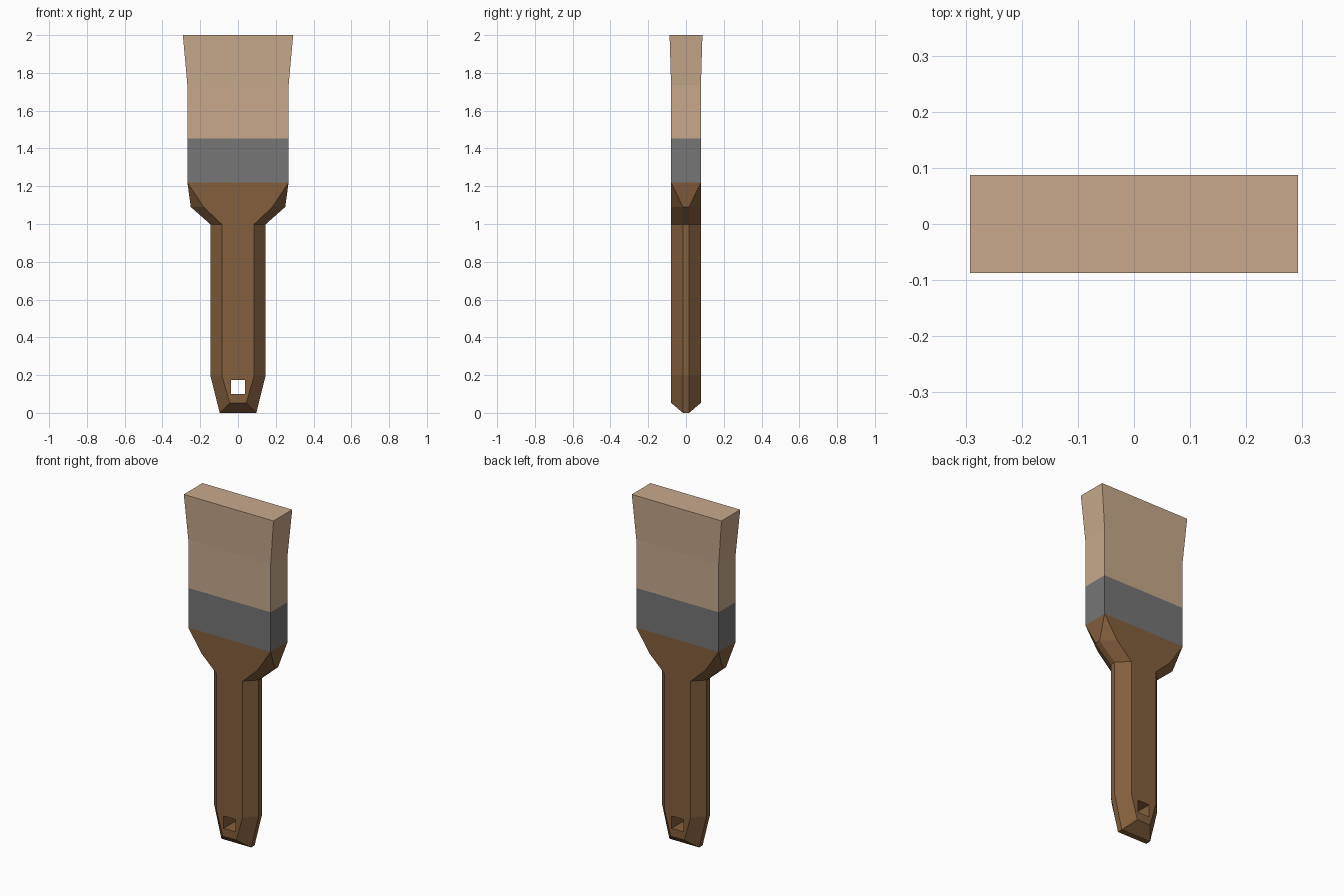
import bpy, bmesh

if "Cube" in bpy.data.objects:
    bpy.data.objects.remove(bpy.data.objects["Cube"])


def material(name, r, g, b):
    """Flat colour given as sRGB bytes, stored linear."""
    lin = [((c / 255 + 0.055) / 1.055) ** 2.4 for c in (r, g, b)]
    m = bpy.data.materials.new(name)
    m.diffuse_color = (*lin, 1)
    m.use_nodes = True
    m.node_tree.nodes["Principled BSDF"].inputs["Base Color"].default_value = m.diffuse_color
    return m


WOOD = material("brown_wood", 132, 95, 61)
METAL = material("grey_metal", 118, 118, 118)
HAIR = material("tan_bristle", 200, 169, 140)


def make_object(name, bm, mat):
    bmesh.ops.remove_doubles(bm, verts=bm.verts, dist=1e-4)
    bmesh.ops.recalc_face_normals(bm, faces=bm.faces)
    mesh = bpy.data.meshes.new(name)
    bm.to_mesh(mesh)
    bm.free()
    mesh.materials.append(mat)
    obj = bpy.data.objects.new(name, mesh)
    bpy.context.collection.objects.link(obj)
    return obj


def loft(bm, rings):
    """Bridge successive rings of points and return their vertices."""
    loops = [[bm.verts.new(p) for p in ring] for ring in rings]
    n = len(loops[0])
    for a, b in zip(loops, loops[1:]):
        for i in range(n):
            j = (i + 1) % n
            bm.faces.new((a[i], a[j], b[j], b[i]))
    return loops


def rect(x, y, z):
    return [(x, -y, z), (x, y, z), (-x, y, z), (-x, -y, z)]


def rect_loft(name, sections, mat, caps=True):
    bm = bmesh.new()
    loops = loft(bm, [rect(*s) for s in sections])
    if caps:
        bm.faces.new(loops[0])
        bm.faces.new(loops[-1])
    return make_object(name, bm, mat)


W, D, S = 0.268, 0.079, 0.016   # half width, half depth, half edge strip


def handle_ring(xi, zi, xo, zo, s=S):
    """Chamfered octagon: wide faces at depth D, narrow side strips."""
    return [(xi, -D, zi), (xo, -s, zo), (xo, s, zo), (xi, D, zi),
            (-xi, D, zi), (-xo, s, zo), (-xo, -s, zo), (-xi, -D, zi)]


# Handle: bevelled butt, straight grip, flared shoulder
bm = bmesh.new()
rings = loft(bm, [
    handle_ring(0.044, 0.053, 0.097, 0.0),
    handle_ring(0.085, 0.197, 0.146, 0.197),
    handle_ring(0.085, 0.998, 0.146, 0.998),
    handle_ring(0.182, 1.09, 0.25, 1.09),
    handle_ring(W, 1.22, W, 1.22, D),
])
butt = rings[0]
for ids in ((1, 2, 5, 6), (0, 1, 6, 7), (2, 3, 4, 5)):
    bm.faces.new([butt[i] for i in ids])
bm.faces.new(rings[-1])
handle = make_object("handle", bm, WOOD)

# Square hanging hole cut through the handle
cutter = rect_loft("hole_cutter", [(0.038, 0.2, 0.10), (0.038, 0.2, 0.173)], WOOD)
cutter.hide_render = True
cut = handle.modifiers.new("hanging_hole", 'BOOLEAN')
cut.operation = 'DIFFERENCE'
cut.solver = 'EXACT'
cut.object = cutter
bpy.context.view_layer.objects.active = handle
bpy.ops.object.modifier_apply(modifier=cut.name)
bpy.data.objects.remove(cutter)

# Metal ferrule sleeve
rect_loft("ferrule", [(W, D, 1.22), (W, D, 1.453)], METAL, caps=False)

# Bristle block, flaring towards the tip
rect_loft("bristles", [(W, D, 1.453), (W, D, 1.735), (0.292, 0.087, 2.0)], HAIR)
